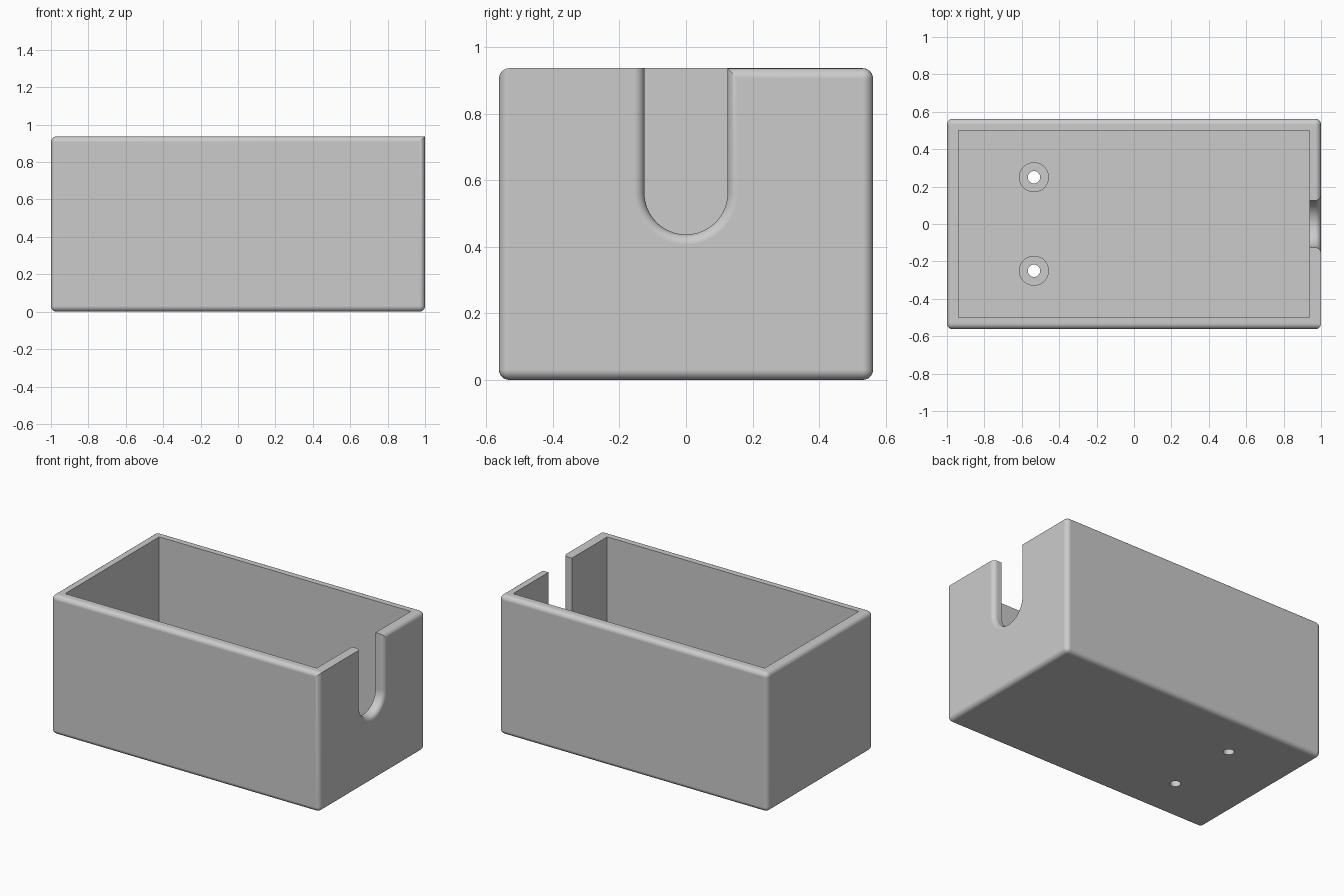
import bpy, bmesh, math
from mathutils import Matrix

L, W, H = 2.0, 1.125, 0.9375      # outer size
WALL, R = 0.0625, 0.031           # wall thickness, fillet radius
SLOT_R, SLOT_Z = 0.125, 0.5625    # cable slot half width, arc centre height

if "Cube" in bpy.data.objects:
    bpy.data.objects.remove(bpy.data.objects["Cube"], do_unlink=True)

grey = bpy.data.materials.new("grey plastic")
grey.use_nodes = True
grey.diffuse_color = (0.6, 0.6, 0.6, 1)
grey.node_tree.nodes["Principled BSDF"].inputs["Base Color"].default_value = (0.6, 0.6, 0.6, 1)


def finish(bm, name):
    bmesh.ops.recalc_face_normals(bm, faces=bm.faces)
    mesh = bpy.data.meshes.new(name)
    bm.to_mesh(mesh)
    bm.free()
    mesh.materials.append(grey)
    obj = bpy.data.objects.new(name, mesh)
    bpy.context.collection.objects.link(obj)
    return obj


def box(bm, size, z0):
    m = Matrix.Translation((0, 0, z0 + size[2] / 2)) @ Matrix.Diagonal((*size, 1))
    bmesh.ops.create_cube(bm, size=1, matrix=m)


def cylinder(name, r, x, y, z0, z1):
    bm = bmesh.new()
    bmesh.ops.create_cone(bm, cap_ends=True, segments=40, radius1=r, radius2=r, depth=z1 - z0,
                          matrix=Matrix.Translation((x, y, (z0 + z1) / 2)))
    return finish(bm, name)


def combine(target, tool, operation):
    mod = target.modifiers.new("cut", 'BOOLEAN')
    mod.object, mod.operation, mod.solver = tool, operation, 'EXACT'
    bpy.context.view_layer.objects.active = target
    bpy.ops.object.modifier_apply(modifier=mod.name)
    bpy.data.objects.remove(tool, do_unlink=True)


# Outer shell, filleted except for the front half of the slotted wall's rim
bm = bmesh.new()
box(bm, (L, W, H), 0)
for y in (-0.1, 0):
    bmesh.ops.bisect_plane(bm, geom=bm.verts[:] + bm.edges[:] + bm.faces[:],
                           plane_co=(0, y, 0), plane_no=(0, 1, 0))


def filleted(e):
    mid = (e.verts[0].co + e.verts[1].co) / 2
    plain_rim = mid.x > 0.99 and mid.z > H - 0.01 and mid.y < 0
    return e.calc_face_angle() > 1 and not plain_rim


bmesh.ops.bevel(bm, geom=[e for e in bm.edges if filleted(e)], offset=R, segments=6,
                profile=0.5, affect='EDGES')
case = finish(bm, "open_case")

# Cavity
bm = bmesh.new()
box(bm, (L - 2 * WALL, W - 2 * WALL, H), WALL)
combine(case, finish(bm, "cavity_cutter"), 'DIFFERENCE')

# U-shaped cable slot with a rounded outer lip
bm = bmesh.new()
stations = [(0.85, 0)]
for i in range(9):
    a = i / 8 * math.pi / 2
    stations.append((1 - R + R * math.sin(a), R * (1 - math.cos(a))))
stations.append((1.1, R))
rings = []
for x, grow in stations:
    r = SLOT_R + grow
    pts = [(-r, 1.2)]
    for i in range(33):
        a = math.pi + math.pi * i / 32
        pts.append((r * math.cos(a), SLOT_Z + r * math.sin(a)))
    pts.append((r, 1.2))
    rings.append([bm.verts.new((x, y, z)) for y, z in pts])
for a, b in zip(rings, rings[1:]):
    for i in range(len(a)):
        j = (i + 1) % len(a)
        bm.faces.new((a[i], a[j], b[j], b[i]))
bm.faces.new(rings[0])
bm.faces.new(rings[-1])
combine(case, finish(bm, "slot_cutter"), 'DIFFERENCE')

# Mounting bosses with through holes
for y in (-0.25, 0.25):
    combine(case, cylinder("boss", 0.08, -0.535, y, 0.04, 0.125), 'UNION')
    combine(case, cylinder("hole_cutter", 0.033, -0.535, y, -0.1, 0.3), 'DIFFERENCE')

# Smooth fillets, crisp edges, flat large faces
bpy.ops.object.select_all(action='DESELECT')
case.select_set(True)
bpy.context.view_layer.objects.active = case
bpy.ops.object.shade_smooth_by_angle(angle=math.radians(30))
normals = case.modifiers.new("face weighted normals", 'WEIGHTED_NORMAL')
normals.keep_sharp = True
